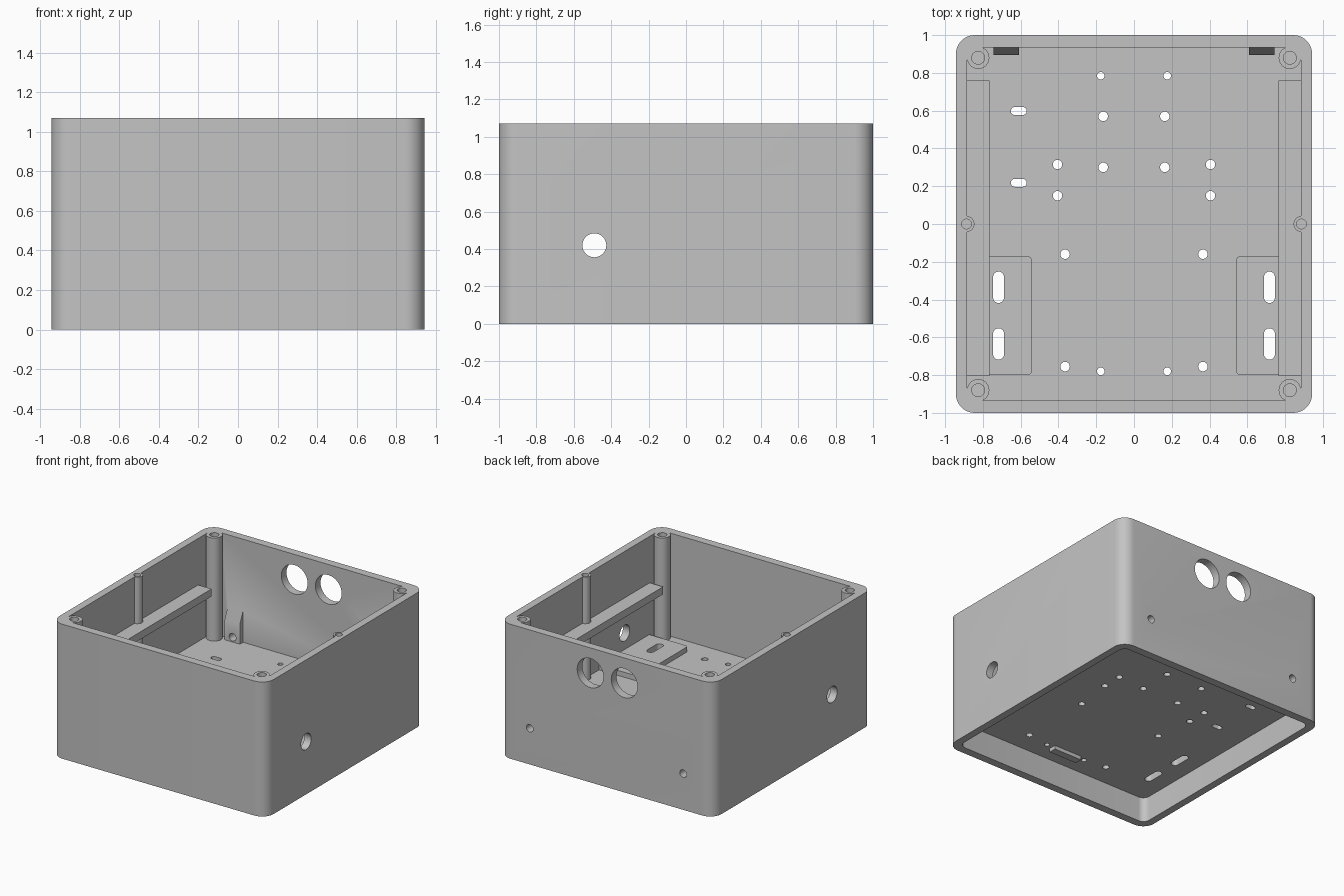
import bpy, bmesh, math

cube = bpy.data.objects.get("Cube")
if cube:
    bpy.data.objects.remove(cube, do_unlink=True)

grey = bpy.data.materials.new("light_grey_plastic")
grey.use_nodes = True
COLOUR = (0.55, 0.55, 0.55, 1)
grey.diffuse_color = COLOUR
grey.node_tree.nodes["Principled BSDF"].inputs["Base Color"].default_value = COLOUR

# Main dimensions
HX, HY, TOP = 0.943, 1.0, 1.07
IX, IY = 0.883, 0.935
FLOOR_LOW, FLOOR_TOP = 0.20, 0.25
POST_X, POST_Y = 0.825, 0.88
SIDES = (-1, 1)


def rounded(cx, cy, w, h, r, seg=8):
    """Rounded rectangle outline; a full radius gives a circle or slot."""
    pts = []
    for k, (sx, sy) in enumerate(((1, 1), (-1, 1), (-1, -1), (1, -1))):
        for i in range(seg + 1):
            a = math.pi / 2 * (k + i / seg)
            p = (cx + sx * (w / 2 - r) + r * math.cos(a),
                 cy + sy * (h / 2 - r) + r * math.sin(a))
            if not pts or min(math.dist(p, pts[-1]), math.dist(p, pts[0])) > 1e-5:
                pts.append(p)
    return pts


def circle(cx, cy, r):
    return rounded(cx, cy, 2 * r, 2 * r, r)


def rect(x0, x1, y0, y1):
    return [(x0, y0), (x1, y0), (x1, y1), (x0, y1)]


def prism(bm, outline, lo, hi, axis="Z"):
    """Extrude a closed outline along an axis from lo to hi."""
    place = {"Z": lambda u, v, d: (u, v, d),
             "X": lambda u, v, d: (d, u, v),
             "Y": lambda u, v, d: (u, d, v)}[axis]
    a = [bm.verts.new(place(u, v, lo)) for u, v in outline]
    b = [bm.verts.new(place(u, v, hi)) for u, v in outline]
    bm.faces.new(a[::-1])
    bm.faces.new(b)
    for i in range(len(a)):
        j = (i + 1) % len(a)
        bm.faces.new((a[i], a[j], b[j], b[i]))


def make(name, bm):
    bmesh.ops.recalc_face_normals(bm, faces=bm.faces)
    mesh = bpy.data.meshes.new(name)
    bm.to_mesh(mesh)
    bm.free()
    mesh.materials.append(grey)
    ob = bpy.data.objects.new(name, mesh)
    bpy.context.collection.objects.link(ob)
    return ob


def combine(target, tool, operation):
    """Apply a boolean and discard the tool."""
    tool.hide_render = True
    mod = target.modifiers.new("combine", "BOOLEAN")
    mod.operation, mod.solver, mod.object = operation, "EXACT", tool
    bpy.context.view_layer.update()
    graph = bpy.context.evaluated_depsgraph_get()
    mesh = bpy.data.meshes.new_from_object(target.evaluated_get(graph))
    target.modifiers.clear()
    target.data = mesh
    bpy.data.objects.remove(tool, do_unlink=True)


# Enclosure block
bm = bmesh.new()
prism(bm, rounded(0, 0, 2 * HX, 2 * HY, 0.1, 10), 0, TOP)
enclosure = make("enclosure", bm)

# Open compartment above the floor, shallow recess below it
bm = bmesh.new()
inner = rounded(0, 0, 2 * IX, 2 * IY, 0.055)
prism(bm, inner, FLOOR_TOP, TOP + 0.1)
prism(bm, inner, -0.1, FLOOR_LOW)
combine(enclosure, make("cavity_cutter", bm), "DIFFERENCE")

# Screw posts, raised pads and sloped wall brackets
bm = bmesh.new()
for sx in SIDES:
    for sy in SIDES:
        prism(bm, circle(sx * POST_X, sy * POST_Y, 0.059), 0.22, TOP)
    prism(bm, circle(sx * 0.887, 0, 0.042), 0.22, TOP)
    prism(bm, rounded(sx * 0.725, -0.485, 0.37, 0.63, 0.025), 0.22, 0.29)
    bracket = [(0.895, 0.23), (0.96, 0.23), (0.96, 0.5), (0.935, 0.5), (0.895, 0.41)]
    prism(bm, bracket, sx * 0.677 - 0.067, sx * 0.677 + 0.067, "X")
combine(enclosure, make("fittings", bm), "UNION")

# All holes
bm = bmesh.new()


def floor_hole(outline):
    prism(bm, outline, 0.12, 0.34)


for sx in SIDES:
    for sy in SIDES:
        prism(bm, circle(sx * POST_X, sy * POST_Y, 0.034), 0.75, TOP + 0.1)
    prism(bm, circle(sx * 0.887, 0, 0.026), 0.8, TOP + 0.1)
    # side wall cable hole
    prism(bm, circle(-0.49, 0.42, 0.064), sx * 0.91 - 0.08, sx * 0.91 + 0.08, "X")
    # back wall gland and bracket screw holes
    prism(bm, circle(-0.008 + sx * 0.15, 0.87, 0.116), 0.88, 1.05, "Y")
    prism(bm, circle(sx * 0.675, 0.288, 0.03), 0.85, 1.05, "Y")
    # mounting holes in the floor
    for y in (0.785, -0.78):
        floor_hole(circle(sx * 0.176, y, 0.02))
    for x, y in ((0.163, 0.57), (0.163, 0.3), (0.405, 0.315),
                 (0.405, 0.15), (0.365, -0.16), (0.365, -0.755)):
        floor_hole(circle(sx * x, y, 0.025))
    # long slots through the pads
    for y in (-0.335, -0.635):
        floor_hole(rounded(sx * 0.717, y, 0.058, 0.166, 0.029))
for y in (0.598, 0.218):
    floor_hole(rounded(-0.61, y, 0.084, 0.042, 0.021))
combine(enclosure, make("hole_cutter", bm), "DIFFERENCE")

# Ledges along both side walls
for sx, side in zip(SIDES, ("right", "left")):
    bm = bmesh.new()
    prism(bm, rect(*sorted((sx * 0.765, sx * 0.9)), -0.805, 0.76), 0.64, 0.7)
    make(side + "_ledge", bm)

# Small bar under the floor between two holes
bm = bmesh.new()
prism(bm, rect(-0.125, 0.125, -0.81, -0.75), 0.17, 0.21)
make("underside_bar", bm)

# Smooth the round surfaces, keep edges sharp
for ob in bpy.context.selected_objects:
    ob.select_set(False)
enclosure.select_set(True)
bpy.context.view_layer.objects.active = enclosure
bpy.ops.object.shade_smooth_by_angle(angle=math.radians(30))
